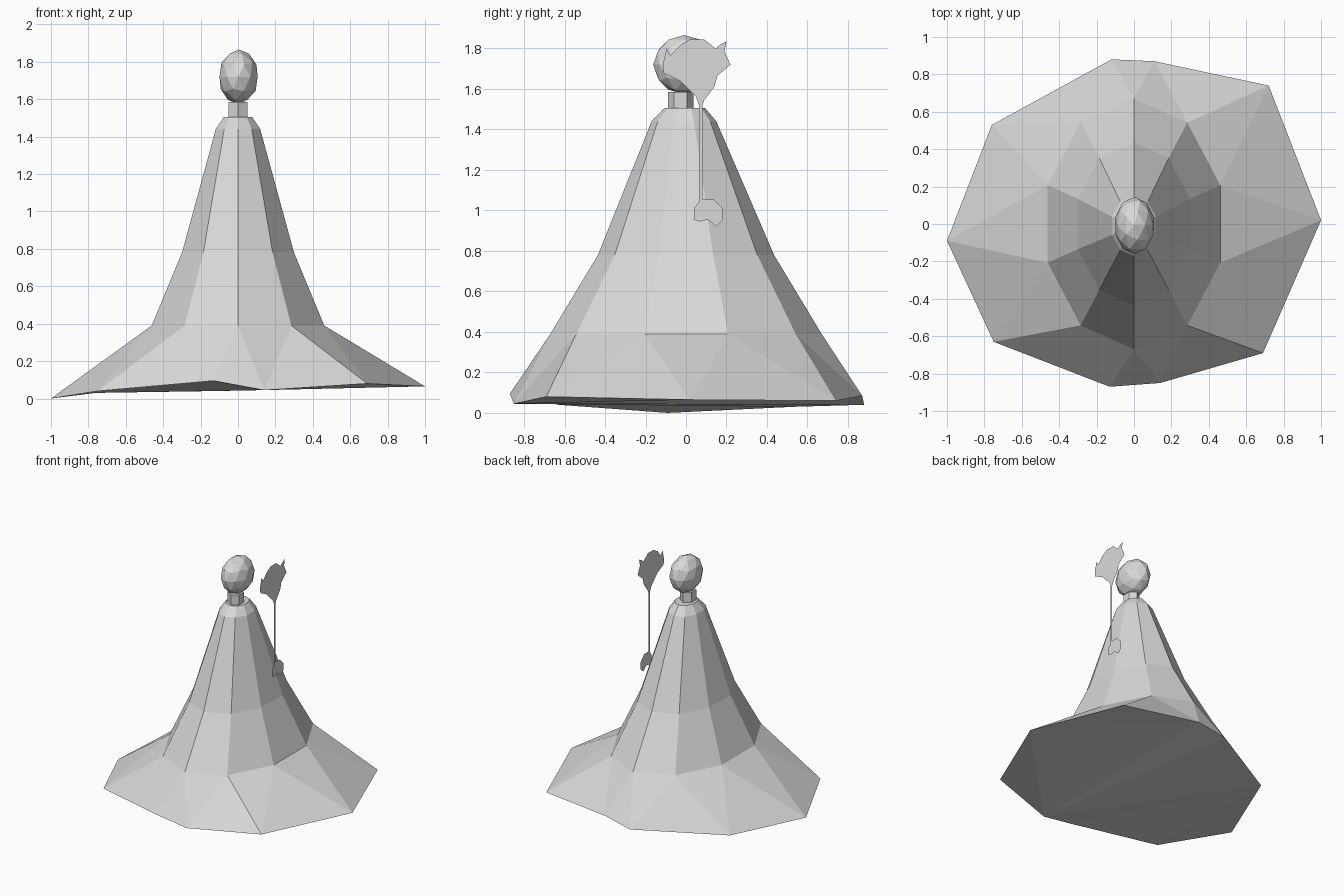
import bpy, bmesh, math
from mathutils import Matrix, Vector

cube = bpy.data.objects.get("Cube")
if cube:
    bpy.data.objects.remove(cube, do_unlink=True)

grey = bpy.data.materials.new("plain grey")
grey.use_nodes = True
COLOUR = (0.7, 0.7, 0.7, 1)
grey.diffuse_color = COLOUR
grey.node_tree.nodes["Principled BSDF"].inputs["Base Color"].default_value = COLOUR


def add_object(name, bm, fix_normals=True):
    if fix_normals:
        bmesh.ops.recalc_face_normals(bm, faces=bm.faces[:])
    mesh = bpy.data.meshes.new(name)
    bm.to_mesh(mesh)
    bm.free()
    mesh.materials.append(grey)
    ob = bpy.data.objects.new(name, mesh)
    bpy.context.collection.objects.link(ob)
    return ob


def ring(bm, sides, rx, ry, z, cy=0.0):
    """Elliptical ring with one corner at the back, running clockwise from above."""
    angles = [math.pi / 2 - i * math.tau / sides for i in range(sides)]
    return [bm.verts.new((rx * math.cos(a), cy + ry * math.sin(a), z)) for a in angles]


def bridge(bm, low, high):
    n = len(low)
    for i in range(n):
        j = (i + 1) % n
        bm.faces.new((low[i], low[j], high[j], high[i]))


# Robe: stacked ten-sided rings over an uneven hem
bm = bmesh.new()
levels = [(0.485, 0.67, 0.39, 0), (0.315, 0.435, 0.78, 0),
          (0.125, 0.16, 1.44, -0.01), (0.08, 0.1, 1.505, -0.005)]
rings = [ring(bm, 10, rx, ry, z, cy) for rx, ry, z, cy in levels]
for low, high in zip(rings, rings[1:]):
    bridge(bm, low, high)
bm.faces.new(rings[-1])

# Hem corners sit halfway between the corners of the lowest ring
hem_points = [(0.11, 0.87, 0.085), (0.72, 0.74, 0.06), (1.0, 0.02, 0.065),
              (0.69, -0.69, 0.08), (0.14, -0.85, 0.045), (-0.13, -0.87, 0.095),
              (-0.75, -0.63, 0.04), (-1.0, -0.09, 0.0), (-0.76, 0.53, 0.03),
              (-0.12, 0.88, 0.04)]
hem = [bm.verts.new(p) for p in hem_points]
for i in range(10):
    j = (i + 1) % 10
    bm.faces.new((rings[0][i], hem[i], rings[0][j]))
    bm.faces.new((hem[i], hem[j], rings[0][j]))
base = bm.faces.new(hem)
bmesh.ops.triangulate(bm, faces=[base])
add_object("robe", bm)

# Neck: short hexagonal collar
bm = bmesh.new()
low = ring(bm, 6, 0.058, 0.063, 1.5, -0.027)
high = ring(bm, 6, 0.058, 0.063, 1.585, -0.027)
bridge(bm, low, high)
bm.faces.new(low)
bm.faces.new(high)
add_object("neck", bm)

# Head: faceted egg
bm = bmesh.new()
shape = Matrix.Translation((0.003, -0.008, 1.72)) @ Matrix.Diagonal((0.107, 0.154, 0.146, 1))
bmesh.ops.create_icosphere(bm, subdivisions=2, radius=1, matrix=shape)
add_object("head", bm)


# Sceptre: paper-thin cutout pieces beside the robe, outlined in (y, z)
def cutout(name, outline, x=0.275):
    bm = bmesh.new()
    face = bm.faces.new([bm.verts.new((x, y, z)) for y, z in outline])
    bm.normal_update()
    if face.normal.x < 0:
        face.normal_flip()
    bmesh.ops.triangulate(bm, faces=[face], ngon_method='EAR_CLIP')
    add_object(name, bm, fix_normals=False)


cutout("sceptre_top", [
    (0.064, 1.52), (0.05, 1.56), (-0.03, 1.64), (-0.11, 1.68), (-0.115, 1.72),
    (-0.095, 1.80), (-0.077, 1.765), (-0.03, 1.815), (0.02, 1.845), (0.09, 1.845),
    (0.145, 1.80), (0.17, 1.82), (0.2, 1.835), (0.19, 1.785), (0.22, 1.72),
    (0.155, 1.665), (0.14, 1.61), (0.09, 1.545), (0.082, 1.52)])
cutout("sceptre_staff", [(0.064, 1.04), (0.082, 1.04), (0.082, 1.52), (0.064, 1.52)])
cutout("sceptre_hand", [
    (0.062, 1.04), (0.042, 1.015), (0.038, 0.955), (0.065, 0.945), (0.11, 0.955),
    (0.15, 0.92), (0.18, 0.95), (0.18, 1.01), (0.136, 1.055), (0.082, 1.055),
    (0.082, 1.04)])
